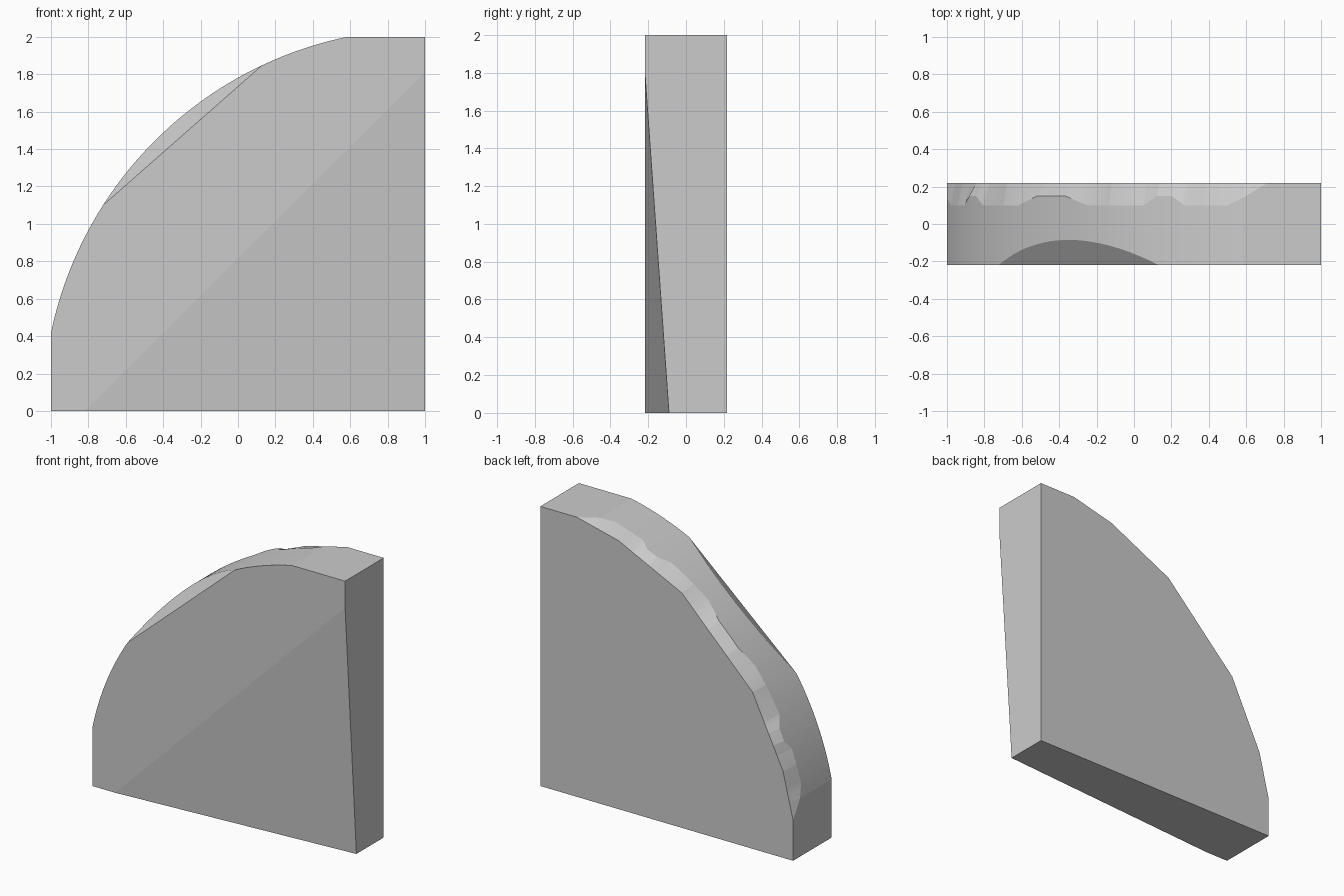
import bpy, bmesh, math
from mathutils import Vector

if "Cube" in bpy.data.objects:
    bpy.data.objects.remove(bpy.data.objects["Cube"])

R, T = 2.043, 0.218          # arc radius about the lower right corner, half thickness
A_END = math.degrees(math.asin(2 / R))

# Back outline, as (distance left of the corner, height), mirrored about the diagonal
half = [(0.29, 2.0), (0.62, 1.92), (1.12, 1.68)]
back_poly = half + [(b, a) for a, b in reversed(half)]
# Where the back bevel meets the rim: (angle from the diagonal, y)
bevel = [(0, 0.15), (3, 0.15), (7.3, 0.10), (17.3, 0.10), (19.5, 0.15), (22, 0.15),
         (24, 0.10), (30.8, 0.10), (A_END - 45, 0.14), (36.8, T), (90, T)]


def bevel_y(angle):
    d = abs(angle - 45)
    for (a0, y0), (a1, y1) in zip(bevel, bevel[1:]):
        if d <= a1:
            return y0 + (y1 - y0) * (d - a0) / (a1 - a0)
    return T


def rim_point(angle):
    c, s = math.cos(math.radians(angle)), math.sin(math.radians(angle))
    r = min(R, 2 / max(c, s))
    return r * c, r * s


def back_point(angle):
    c, s = math.cos(math.radians(angle)), math.sin(math.radians(angle))
    for (a0, b0), (a1, b1) in zip(back_poly, back_poly[1:]):
        f0, f1 = a0 * s - b0 * c, a1 * s - b1 * c
        if f0 <= 0 <= f1:
            t = f0 / (f0 - f1)
            return a0 + (a1 - a0) * t, b0 + (b1 - b0) * t
    return rim_point(angle)


# Angles around the corner: even steps plus every break in the bevel and back outline
a_start = math.degrees(math.atan2(2.0, 0.29))
n = 48
angles = {round(90 - A_END + (2 * A_END - 90) * i / n, 3) for i in range(n + 1)}
for a in [a_start, 90 - a_start, 0, 90]:
    angles.add(round(a, 3))
for a, _ in bevel[:8]:
    angles |= {round(45 + a, 3), round(45 - a, 3)}
for p in back_poly:
    angles.add(round(math.degrees(math.atan2(p[1], p[0])), 3))
angles = sorted(angles)

# Body: front, rim and back loops joined by strips and capped
bm = bmesh.new()
loops = []
for kind in ("front", "rim", "back"):
    pts = [(0, 0)] + [back_point(a) if kind == "back" else rim_point(a) for a in angles]
    ys = [-T if kind == "front" else T if kind == "back" else y
          for y in [T] + [bevel_y(a) for a in angles]]
    loops.append([bm.verts.new((1 - p[0], y, p[1])) for p, y in zip(pts, ys)])
m = len(loops[0])
for la, lb in zip(loops, loops[1:]):
    for i in range(m):
        j = (i + 1) % m
        bm.faces.new((la[i], la[j], lb[j], lb[i]))
bm.faces.new(loops[0])
bm.faces.new(loops[2])
bmesh.ops.remove_doubles(bm, verts=bm.verts[:], dist=0.0008)
bmesh.ops.recalc_face_normals(bm, faces=bm.faces[:])


def slice_off(p0, p1, p2, removed):
    """Cut along the plane through three points and close the cut."""
    p0, p1, p2 = Vector(p0), Vector(p1), Vector(p2)
    normal = (p1 - p0).cross(p2 - p0).normalized()
    if normal.dot(Vector(removed) - p0) < 0:
        normal.negate()
    res = bmesh.ops.bisect_plane(bm, geom=bm.verts[:] + bm.edges[:] + bm.faces[:], dist=1e-5,
                                 plane_co=p0, plane_no=normal, clear_outer=True)
    edges = [e for e in res["geom_cut"] if isinstance(e, bmesh.types.BMEdge) and e.is_boundary]
    bmesh.ops.holes_fill(bm, edges=edges, sides=0)


# Gentle taper toward the lower right corner
slice_off((-0.82, -T, 0), (1, -T, 1.81), (1, -0.09, 0), (1, -T, 0))
# Flat chamfer on the upper left of the front
slice_off((-0.71, -T, 1.11), (0.12, -T, 1.84), (-0.346, -0.09, 1.533), (-0.346, -T, 1.533))
bmesh.ops.recalc_face_normals(bm, faces=bm.faces[:])

mesh = bpy.data.meshes.new("quarter_round_slab")
bm.to_mesh(mesh)
bm.free()
slab = bpy.data.objects.new("quarter_round_slab", mesh)
bpy.context.collection.objects.link(slab)

grey = bpy.data.materials.new("plain grey")
grey.diffuse_color = (0.6, 0.6, 0.6, 1)
grey.use_nodes = True
grey.node_tree.nodes["Principled BSDF"].inputs["Base Color"].default_value = grey.diffuse_color
mesh.materials.append(grey)

bpy.context.view_layer.objects.active = slab
slab.select_set(True)
bpy.ops.object.shade_smooth_by_angle(angle=math.radians(4))
